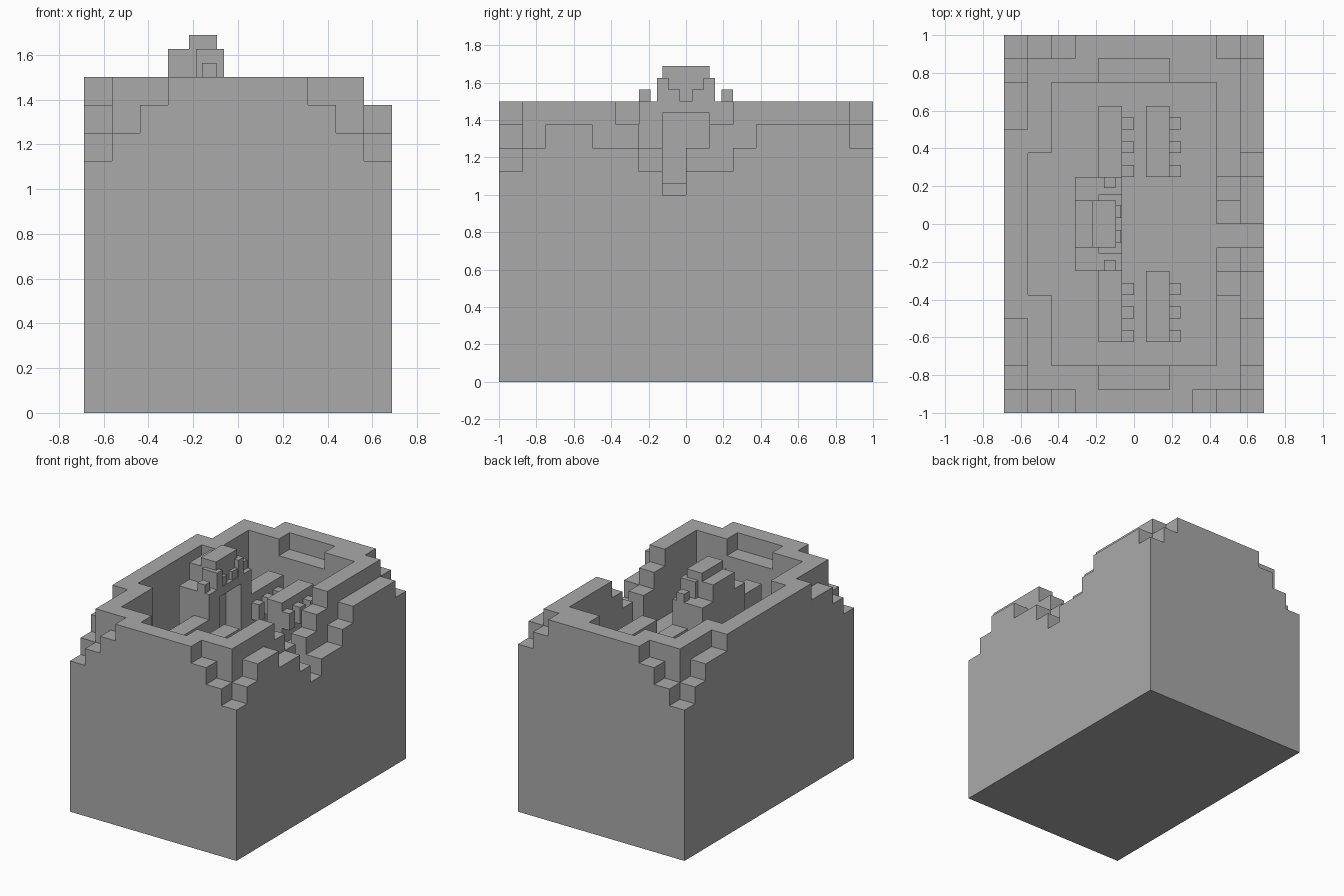
import bpy
import bmesh

cube = bpy.data.objects.get("Cube")
if cube:
    bpy.data.objects.remove(cube, do_unlink=True)

U = 0.125            # block size
NX, NY = 11, 16      # blocks across and deep

stone = bpy.data.materials.new("grey stone")
stone.use_nodes = True
stone.diffuse_color = (0.4, 0.4, 0.4, 1)
stone.node_tree.nodes["Principled BSDF"].inputs["Base Color"].default_value = (0.4, 0.4, 0.4, 1)


def finish(name, bm):
    mesh = bpy.data.meshes.new(name)
    bm.to_mesh(mesh)
    bm.free()
    mesh.materials.append(stone)
    obj = bpy.data.objects.new(name, mesh)
    bpy.context.collection.objects.link(obj)
    return obj


def boxes(name, *spans):
    """One object from boxes given as (x0, x1, y0, y1, z0, z1)."""
    bm = bmesh.new()
    for x0, x1, y0, y1, z0, z1 in spans:
        made = bmesh.ops.create_cube(bm, size=1)["verts"]
        bmesh.ops.scale(bm, vec=(x1 - x0, y1 - y0, z1 - z0), verts=made)
        bmesh.ops.translate(bm, vec=((x0 + x1) / 2, (y0 + y1) / 2, (z0 + z1) / 2), verts=made)
    return finish(name, bm)


def both(x0, x1, y0, y1, z0, z1):
    """A box and its mirror image across y = 0."""
    return [(x0, x1, y0, y1, z0, z1), (x0, x1, -y1, -y0, z0, z1)]


# Block heights of the ruined outer edges, front to back or right to left
FLOOR, RIM, LEDGE = 8, 12, 11
front = [9, 10, 11] + [RIM] * 5 + [11, 10, 9]
back = [9, 10, 11] + [RIM] * 6 + [11, 10]
low_side = [9, 10, 11, 11, 10, 10, 9, 8, 9, 9, 10, 11, 11, 11, 11, 10]
high_side = [9, 10, 11, 11] + [RIM] * 8 + [11, 11, 10, 9]
breach = {5: 11, 6: 10, 7: 8, 8: 10, 9: 11}


def height(i, j):
    if not (0 <= i < NX and 0 <= j < NY):
        return 0
    if j == 0:
        return front[i]
    if j == NY - 1:
        return back[i]
    if i == 0:
        return high_side[j]
    if i == NX - 1:
        return low_side[j]
    if i == NX - 2:
        return breach.get(j, RIM)
    if 2 <= i <= 8 and 2 <= j <= 13:
        return FLOOR
    if i == 1 and 5 <= j <= 10:
        return FLOOR
    if j in (1, 14) and 4 <= i <= 6:
        return LEDGE
    return RIM


# Courtyard shell: stepped tops joined by vertical block faces
bm = bmesh.new()


def quad(points):
    bm.faces.new([bm.verts.new(((i - NX / 2) * U, (j - NY / 2) * U, k * U)) for i, j, k in points])


for i in range(-1, NX):
    for j in range(-1, NY):
        h = height(i, j)
        if h:
            quad([(i, j, h), (i + 1, j, h), (i + 1, j + 1, h), (i, j + 1, h)])
            quad([(i, j, 0), (i, j + 1, 0), (i + 1, j + 1, 0), (i + 1, j, 0)])
        hx, hy = height(i + 1, j), height(i, j + 1)
        for k in range(min(h, hx), max(h, hx)):
            side = [(i + 1, j, k), (i + 1, j + 1, k), (i + 1, j + 1, k + 1), (i + 1, j, k + 1)]
            quad(side if h > hx else side[::-1])
        for k in range(min(h, hy), max(h, hy)):
            side = [(i + 1, j + 1, k), (i, j + 1, k), (i, j + 1, k + 1), (i + 1, j + 1, k + 1)]
            quad(side if h > hy else side[::-1])
bmesh.ops.remove_doubles(bm, verts=bm.verts, dist=0.001)
bmesh.ops.dissolve_limit(bm, angle_limit=0.01, verts=bm.verts, edges=bm.edges)
finish("courtyard_walls", bm)

# Shrine with an open niche facing the breach
boxes("shrine_body",
      (-0.3125, -0.1875, -0.25, 0.25, 1, 1.5),
      (-0.1875, -0.0625, -0.125, 0.125, 1.4375, 1.5),
      (-0.1875, -0.0625, -0.125, 0.125, 1, 1.0625),
      *both(-0.1875, -0.0625, 0.125, 0.25, 1, 1.5))

# Small head on the shrine, with a recessed face
boxes("shrine_crest",
      (-0.3125, -0.1875, -0.125, 0.125, 1.5, 1.625),
      (-0.1875, -0.094, -0.156, 0.156, 1.5, 1.625),
      *both(-0.094, -0.0625, 0.094, 0.156, 1.5, 1.625))
boxes("crest_cap", (-0.22, -0.094, -0.125, 0.125, 1.625, 1.6875))
boxes("crest_eyes", *both(-0.094, -0.07, 0.031, 0.094, 1.5, 1.5625))
boxes("side_knobs", *both(-0.16, -0.097, 0.19, 0.25, 1.5, 1.5625))

# Two rows of benches on each side, with knobs along their edges
for row, x in (("rear", -0.1875), ("fore", 0.0625)):
    for side, y in (("back", 0.25), ("front", -0.625)):
        boxes(f"{row}_{side}_bench", (x, x + U, y, y + 3 * U, 1, 1.3125))
        boxes(f"{row}_{side}_bench_knobs",
              *[(x + U, x + 1.5 * U, y + n * U, y + (n + 0.5) * U, 1.125, 1.25) for n in range(3)])
